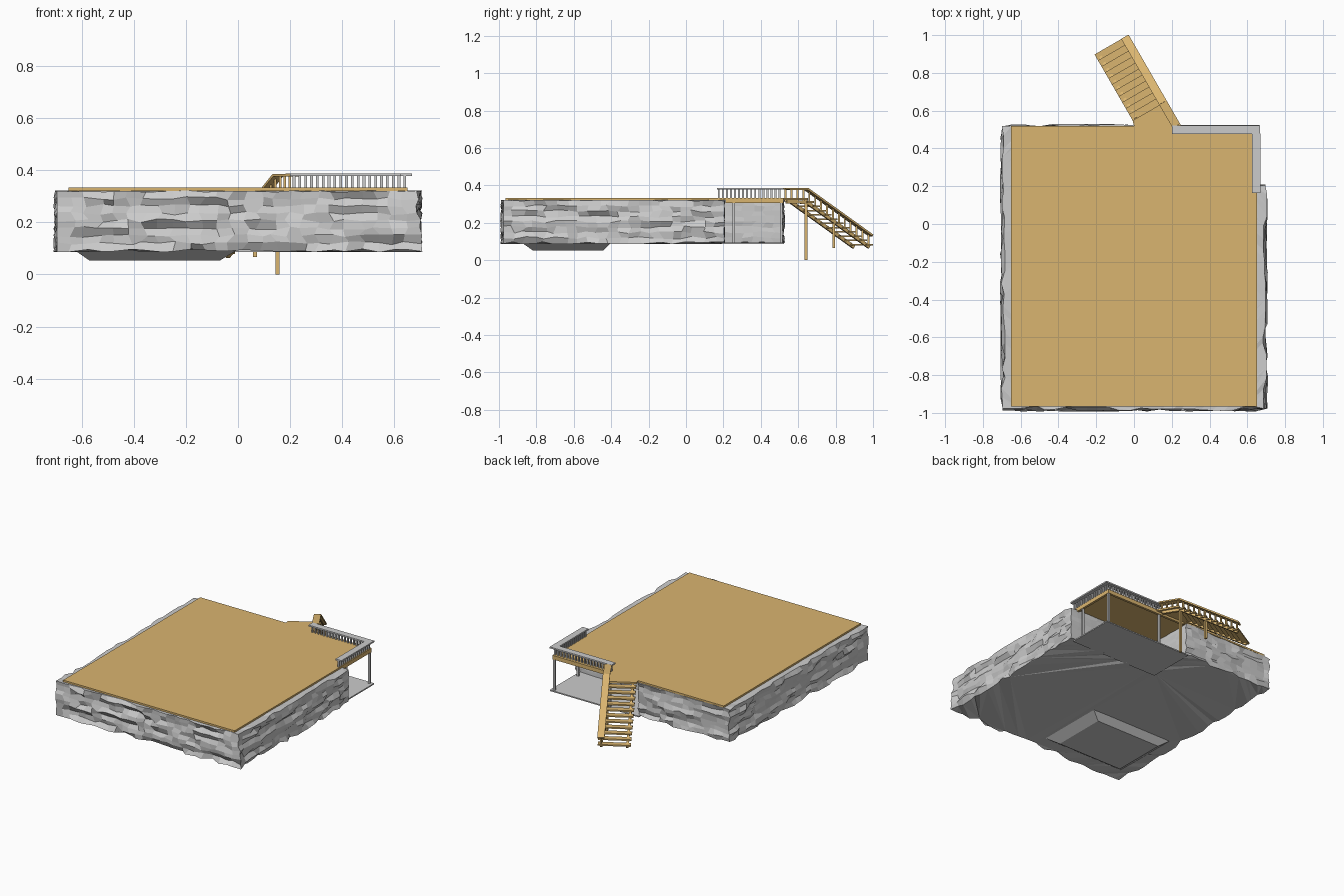
import bpy, bmesh, random
from math import hypot
from mathutils import Vector, Matrix

if "Cube" in bpy.data.objects:
    bpy.data.objects.remove(bpy.data.objects["Cube"])

random.seed(4)
wood = bpy.data.materials.new("wood")
wood.diffuse_color = (0.70, 0.46, 0.16, 1)
wood.use_nodes = True
wood.node_tree.nodes["Principled BSDF"].inputs["Base Color"].default_value = wood.diffuse_color


def finish(bm, name, mat=None):
    bmesh.ops.recalc_face_normals(bm, faces=bm.faces[:])
    me = bpy.data.meshes.new(name)
    bm.to_mesh(me)
    bm.free()
    ob = bpy.data.objects.new(name, me)
    bpy.context.collection.objects.link(ob)
    if mat:
        me.materials.append(mat)
    return ob


def beam(bm, a, b, w, h):
    """Box from a to b, w wide sideways and h deep."""
    a, b = Vector(a), Vector(b)
    x = (b - a).normalized()
    y = Vector((0, 0, 1)).cross(x)
    y = y.normalized() if y.length > 0.01 else Vector((0, 1, 0))
    z = x.cross(y)
    rot = Matrix((x, y, z)).transposed().to_4x4()
    m = Matrix.Translation((a + b) / 2) @ rot @ Matrix.Diagonal(((b - a).length, w, h, 1))
    bmesh.ops.create_cube(bm, size=1, matrix=m)


def prism(name, outline, z0, z1, mat=None):
    bm = bmesh.new()
    f = bm.faces.new([bm.verts.new((x, y, z0)) for x, y in outline])
    ext = bmesh.ops.extrude_face_region(bm, geom=[f])["geom"]
    bmesh.ops.translate(bm, vec=(0, 0, z1 - z0),
                        verts=[v for v in ext if isinstance(v, bmesh.types.BMVert)])
    return finish(bm, name, mat)


# Rough stone walls: L-shaped ring of jittered courses, capped top and bottom
corners = [(-0.695, -0.977), (0.695, -0.977), (0.695, 0.205),
           (0.0, 0.205), (0.0, 0.518), (-0.695, 0.518)]
amounts = [0.017, 0.014, 0.004, 0.004, 0.012, 0.014]
ring = []
for i, (ax, ay) in enumerate(corners):
    bx, by = corners[(i + 1) % len(corners)]
    length = hypot(bx - ax, by - ay)
    n = max(2, round(length / 0.055))
    d = Vector((bx - ax, by - ay)) / length
    for k in range(n):
        ring.append((Vector((ax, ay)) + d * length * k / n, d, amounts[i], k > 0))
bm = bmesh.new()
ROWS = 8
rows = []
for r in range(ROWS + 1):
    row, off = [], 0
    for p, d, amp, inner in ring:
        if random.random() > 0.4:
            off = random.uniform(-1, 1)
        q = p + Vector((d.y, -d.x)) * off * amp
        if inner:
            q += d * random.uniform(-0.016, 0.016)
        z = 0.092 + 0.228 * r / ROWS
        z += random.uniform(-0.007, 0.007) if r < ROWS else random.uniform(-0.004, 0.003)
        row.append(bm.verts.new((q.x, q.y, z)))
    rows.append(row)
for lo, hi in zip(rows, rows[1:]):
    for k in range(len(lo)):
        j = (k + 1) % len(lo)
        bm.faces.new((lo[k], lo[j], hi[j], hi[k]))
caps = [bm.faces.new(rows[0][::-1]), bm.faces.new(rows[-1])]
bmesh.ops.triangulate(bm, faces=caps)
finish(bm, "stone_walls")

# Sunken basin under the floor, tapering downwards
basin = prism("sunken_basin", [(-0.63, -0.88), (0.0, -0.88), (0.0, -0.40), (-0.63, -0.40)], 0.095, 0.053)
for v in basin.data.vertices:
    if v.co.z < 0.07:
        v.co.x = -0.57 if v.co.x < -0.3 else -0.07
        v.co.y = -0.82 if v.co.y < -0.6 else -0.44

# Porch ground slab in the open corner
prism("porch_floor", [(-0.01, 0.19), (0.665, 0.19), (0.665, 0.525), (-0.01, 0.525)], 0.086, 0.094)

# Timber deck with the angled stair landing
prism("deck", [(-0.65, -0.965), (0.65, -0.965), (0.65, 0.52), (0.25, 0.52),
               (0.173, 0.652), (-0.007, 0.548), (0.0, 0.52), (-0.65, 0.52)], 0.321, 0.333, wood)
bm = bmesh.new()
beam(bm, (0.02, 0.512, 0.315), (0.65, 0.512, 0.315), 0.016, 0.018)
beam(bm, (0.642, 0.21, 0.315), (0.642, 0.52, 0.315), 0.016, 0.018)
finish(bm, "porch_edge_beams", wood)

# Grey porch posts
bm = bmesh.new()
for x, y in [(0.64, 0.51), (0.64, 0.255), (0.22, 0.51)]:
    beam(bm, (x, y, 0.09), (x, y, 0.325), 0.014, 0.014)
finish(bm, "porch_posts")

# Grey porch railing
bm = bmesh.new()
beam(bm, (0.20, 0.5, 0.382), (0.668, 0.5, 0.382), 0.045, 0.01)
beam(bm, (0.646, 0.165, 0.382), (0.646, 0.478, 0.382), 0.045, 0.01)
for k in range(20):
    x = 0.215 + 0.0224 * k
    beam(bm, (x, 0.5, 0.33), (x, 0.5, 0.378), 0.01, 0.01)
for k in range(15):
    y = 0.175 + 0.0217 * k
    beam(bm, (0.64, y, 0.33), (0.64, y, 0.378), 0.01, 0.01)
finish(bm, "porch_railing")

# Stair frame: s runs down the flight, t crosses it from the rail side
DOWN, ACROSS = Vector((-0.5, 0.866)), Vector((-0.866, -0.5))
TOP, RUN, WIDTH, DROP = Vector((0.173, 0.652)), 0.402, 0.208, 0.25


def stair(s, t, z):
    p = TOP + DOWN * s + ACROSS * t
    return Vector((p.x, p.y, z - DROP * max(s, 0) / RUN))


# Stringers
bm = bmesh.new()
for t in (0.022, WIDTH - 0.022):
    beam(bm, stair(0, t, 0.313), stair(RUN - 0.012, t, 0.313), 0.016, 0.018)
    beam(bm, stair(-0.12 if t < 0.1 else -0.01, t, 0.313), stair(0.005, t, 0.313), 0.016, 0.018)
finish(bm, "stair_stringers", wood)

# Treads, level and slightly overlapping seen from above
bm = bmesh.new()
STEPS = 11
for k in range(STEPS):
    s = RUN * (k + 0.5) / STEPS
    a, b = stair(s, 0.002, 0.322), stair(s, WIDTH, 0.322)
    beam(bm, a, b, RUN / STEPS + 0.003, 0.009)
finish(bm, "stair_treads", wood)

# Stair railing on the outer side: level over the landing, then sloping
bm = bmesh.new()
beam(bm, stair(-0.14, 0.022, 0.382), stair(0.003, 0.022, 0.382), 0.045, 0.01)
beam(bm, stair(0, 0.022, 0.382), stair(RUN, 0.022, 0.382), 0.045, 0.01)
for k in range(15):
    s = -0.125 + k * 0.0365
    beam(bm, stair(s, 0.022, 0.315), stair(s, 0.022, 0.379), 0.01, 0.01)
finish(bm, "stair_railing", wood)

# Timber posts under the stairs
bm = bmesh.new()
for x, y, z0, z1 in [(0.151, 0.641, 0.0, 0.325), (0.065, 0.79, 0.066, 0.215)]:
    beam(bm, (x, y, z0), (x, y, z1), 0.015, 0.015)
finish(bm, "stair_posts", wood)
